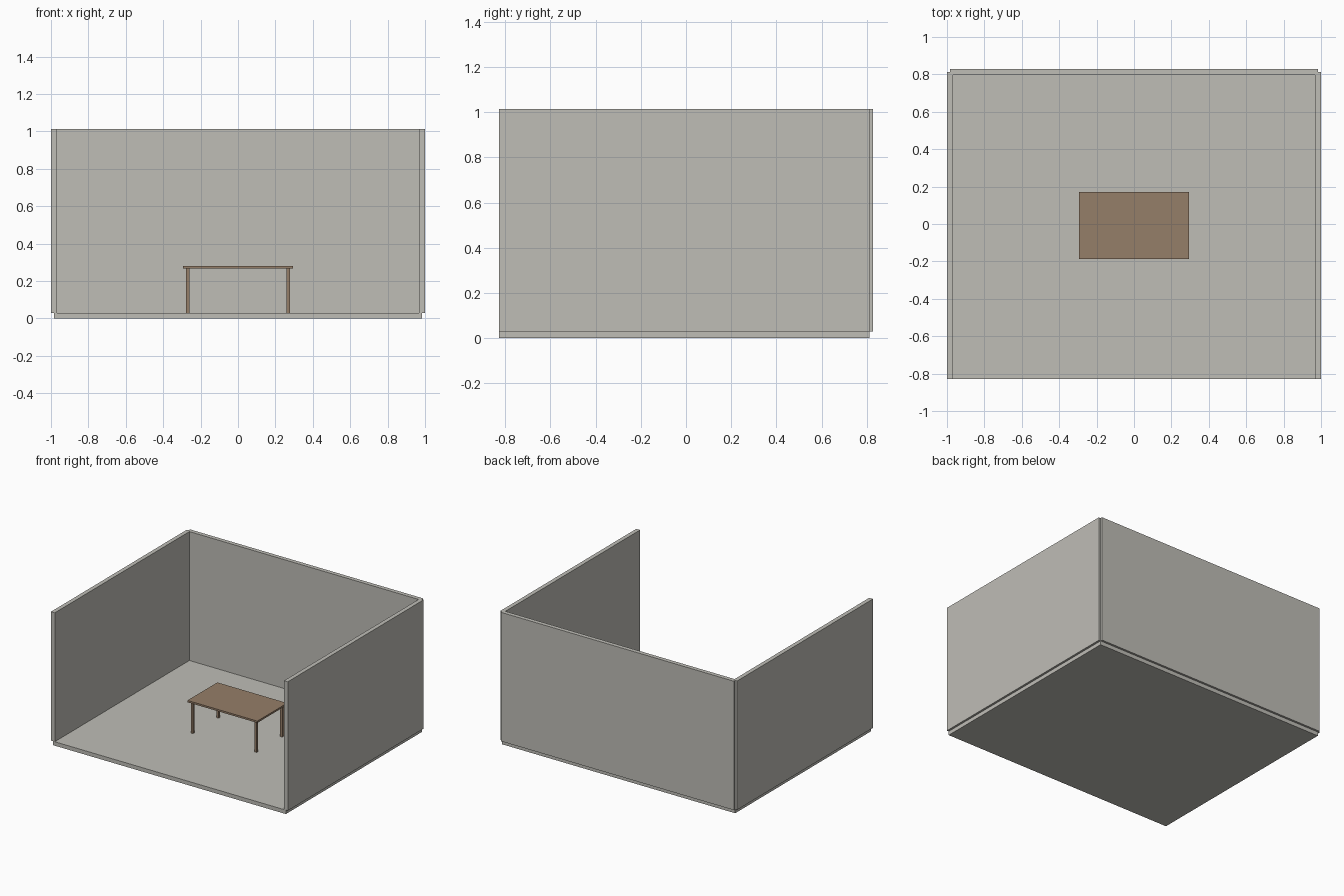
import bpy
from mathutils import Vector

cube = bpy.data.objects.get("Cube")
if cube:
    bpy.data.objects.remove(cube, do_unlink=True)


def make_material(name, colour):
    mat = bpy.data.materials.new(name)
    mat.use_nodes = True
    mat.diffuse_color = (*colour, 1)
    mat.node_tree.nodes["Principled BSDF"].inputs["Base Color"].default_value = (*colour, 1)
    return mat


def box(name, low, high, mat):
    """Box spanning two opposite corners."""
    low, high = Vector(low), Vector(high)
    bpy.ops.mesh.primitive_cube_add(size=1, location=(low + high) / 2)
    obj = bpy.context.object
    obj.name = name
    obj.scale = high - low
    bpy.ops.object.transform_apply(location=False, rotation=False, scale=True)
    obj.data.materials.append(mat)
    return obj


plaster = make_material("warm_grey_plaster", (0.52, 0.51, 0.47))
wood = make_material("brown_wood", (0.30, 0.21, 0.14))

# Room shell: floor slab, back wall and two side walls, open at the front
FLOOR_X, FRONT, BACK = 0.984, -0.828, 0.812
FLOOR_TOP, WALL_TOP, HALF_WALL = 0.03, 1.014, 0.016
box("floor", (-FLOOR_X, FRONT, 0), (FLOOR_X, BACK, FLOOR_TOP), plaster)
box("back_wall", (-FLOOR_X, BACK - HALF_WALL, FLOOR_TOP),
    (FLOOR_X, BACK + HALF_WALL, WALL_TOP), plaster)
for side, label in ((1, "left"), (-1, "right")):
    x = side * FLOOR_X
    box(f"{label}_wall", (x - HALF_WALL, FRONT, FLOOR_TOP),
        (x + HALF_WALL, BACK, WALL_TOP), plaster)

# Table in the middle of the floor
MID_Y = (FRONT + BACK) / 2
TABLE_X, TABLE_Y, LEG_INSET, HALF_LEG = 0.295, 0.18, 0.026, 0.009
UNDERSIDE, TABLE_TOP = 0.267, 0.281
box("table_top", (-TABLE_X, MID_Y - TABLE_Y, UNDERSIDE),
    (TABLE_X, MID_Y + TABLE_Y, TABLE_TOP), wood)
for side, label in ((1, "left"), (-1, "right")):
    for depth, place in ((-1, "front"), (1, "back")):
        x = side * (TABLE_X - LEG_INSET)
        y = MID_Y + depth * (TABLE_Y - LEG_INSET)
        box(f"table_leg_{place}_{label}", (x - HALF_LEG, y - HALF_LEG, FLOOR_TOP),
            (x + HALF_LEG, y + HALF_LEG, UNDERSIDE), wood)
